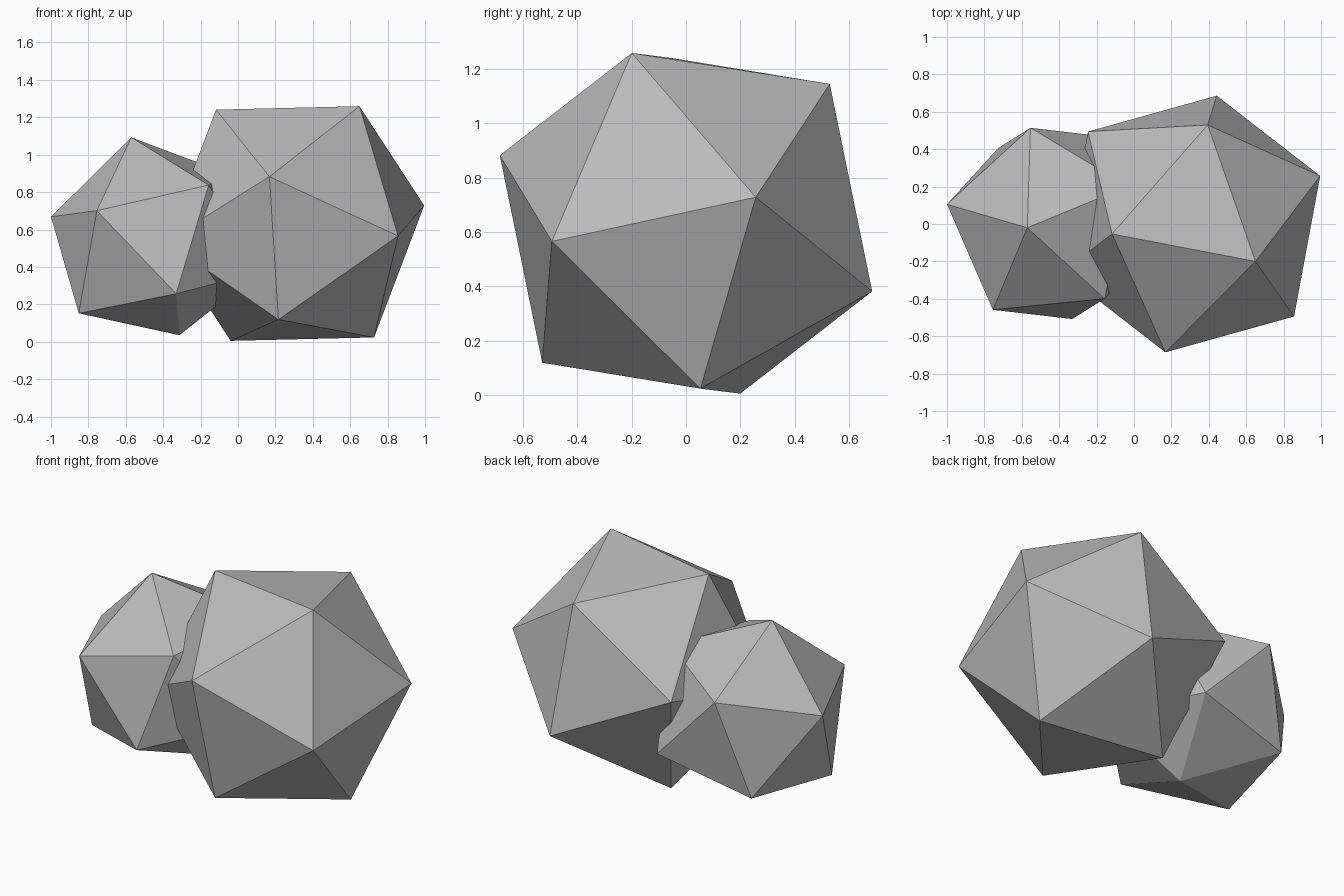
import bpy
import bmesh
from mathutils import Matrix, Vector

cube = bpy.data.objects.get("Cube")
if cube:
    bpy.data.objects.remove(cube, do_unlink=True)

# Plain stone grey
stone = bpy.data.materials.new("stone_grey")
stone.use_nodes = True
grey = (0.5, 0.5, 0.5, 1.0)
stone.diffuse_color = grey
stone.node_tree.nodes["Principled BSDF"].inputs["Base Color"].default_value = grey


def boulder(name, centre, radius, top_corner, next_corner, floor=None):
    """Faceted boulder, turned so two neighbouring corners point the given ways."""
    up = Vector(top_corner).normalized()
    side = Vector(next_corner)
    side = (side - up * side.dot(up)).normalized()
    turn = Matrix((side, up.cross(side), up)).transposed().to_4x4()

    bm = bmesh.new()
    bmesh.ops.create_icosphere(bm, subdivisions=1, radius=radius,
                               matrix=Matrix.Translation(centre) @ turn)
    # Press a corner that sinks too low back up
    if floor is not None:
        for v in bm.verts:
            v.co.z = max(v.co.z, floor)
    mesh = bpy.data.meshes.new(name)
    bm.to_mesh(mesh)
    bm.free()
    mesh.materials.append(stone)
    obj = bpy.data.objects.new(name, mesh)
    bpy.context.collection.objects.link(obj)
    return obj


# Two overlapping boulders
boulder("large_boulder", (0.305, 0, 0.632), 0.743,
        (0.345, -0.2, 0.628), (-0.135, -0.685, 0.253))
boulder("small_boulder", (-0.442, 0.003, 0.521), 0.586,
        (-0.128, -0.023, 0.569), (-0.556, 0.102, 0.149), floor=0.035)
